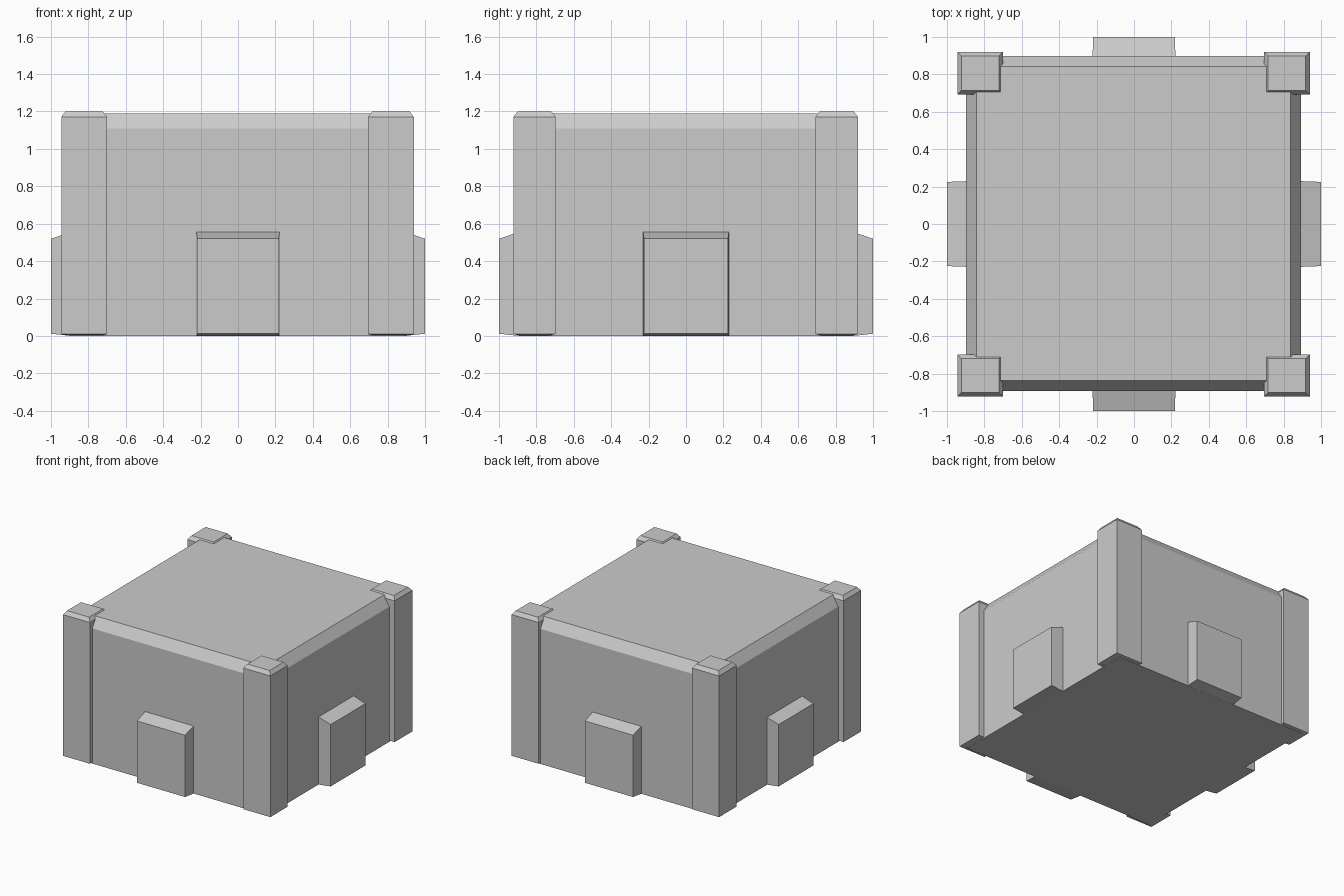
import bpy

if "Cube" in bpy.data.objects:
    bpy.data.objects.remove(bpy.data.objects["Cube"])


def loft(name, rings):
    """Closed solid through four-cornered rings of points."""
    verts = [p for ring in rings for p in ring]
    n = len(rings)
    faces = [(3, 2, 1, 0), tuple(4 * (n - 1) + i for i in range(4))]
    for r in range(n - 1):
        for i in range(4):
            j = (i + 1) % 4
            faces.append((4 * r + i, 4 * r + j, 4 * r + 4 + j, 4 * r + 4 + i))
    mesh = bpy.data.meshes.new(name)
    mesh.from_pydata(verts, [], faces)
    obj = bpy.data.objects.new(name, mesh)
    bpy.context.collection.objects.link(obj)
    return obj


def rect(x0, x1, y0, y1, z, inset=0.0):
    x0, x1, y0, y1 = x0 + inset, x1 - inset, y0 + inset, y1 - inset
    return [(x0, y0, z), (x1, y0, z), (x1, y1, z), (x0, y1, z)]


# Main block with sloped roof edge
BODY = (-0.897, 0.892, -0.892, 0.897)
loft("body", [rect(*BODY, 0), rect(*BODY, 1.11), rect(*BODY, 1.19, 0.054)])

# Corner pillars with chamfered caps and slightly raised foot edges
for side, xs in (("left", (-0.945, -0.70)), ("right", (0.695, 0.94))):
    for end, ys in (("front", (-0.923, -0.697)), ("back", (0.692, 0.92))):
        p = (*xs, *ys)
        loft(f"{end}_{side}_pillar", [
            rect(*p, 0, 0.05), rect(*p, 0.01),
            rect(*p, 1.17), rect(*p, 1.2, 0.022)])

# Door blocks with sloped tops, one on each wall
DOORS = (("front", 0.222, lambda a, d: (a, -d)),
         ("right", 0.229, lambda a, d: (d, a)),
         ("back", 0.222, lambda a, d: (-a, d)),
         ("left", 0.229, lambda a, d: (-d, -a)))
for name, w, place in DOORS:
    rings = []
    for depth, half, z0, z1 in ((0.86, w, 0.0, 0.565), (0.892, w, 0.0, 0.555),
                                (1.0, w - 0.004, 0.012, 0.52)):
        rings.append([(*place(a * half, depth), z)
                      for a, z in ((-1, z0), (1, z0), (1, z1), (-1, z1))])
    loft(f"{name}_door", rings)
